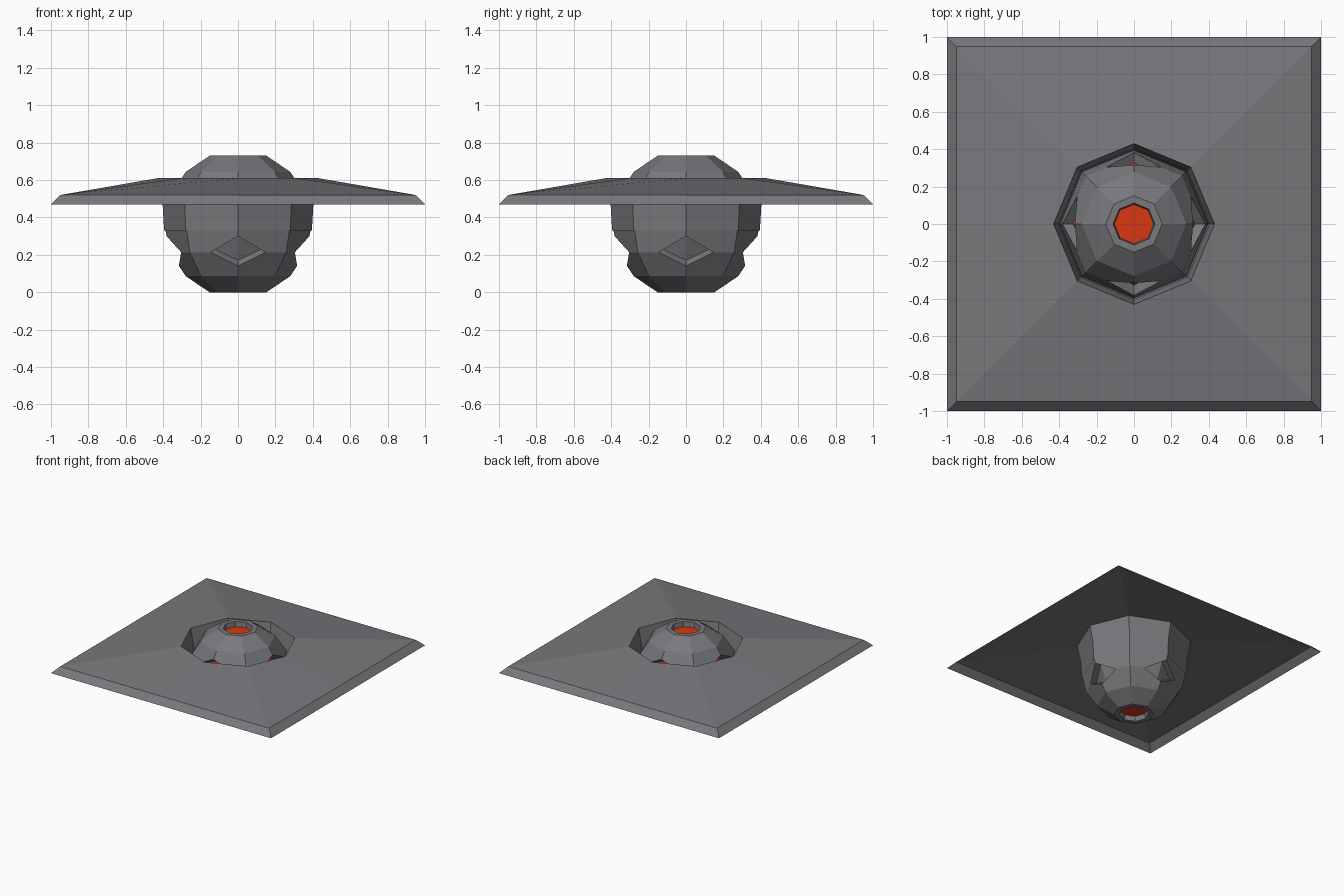
import bpy, bmesh, math

if "Cube" in bpy.data.objects:
    bpy.data.objects.remove(bpy.data.objects["Cube"])

def material(name, rgb):
    m = bpy.data.materials.new(name)
    m.diffuse_color = (*rgb, 1)
    m.use_nodes = True
    m.node_tree.nodes["Principled BSDF"].inputs["Base Color"].default_value = m.diffuse_color
    return m

GREY = material("dark grey", (0.19, 0.19, 0.205))
RED = material("glowing red", (0.68, 0.04, 0.006))

def ring(bm, r, z, square=False):
    pts = []
    for k in range(8):
        c, s = math.cos(k * math.pi / 4), math.sin(k * math.pi / 4)
        f = r / max(abs(c), abs(s)) if square else r
        pts.append(bm.verts.new((c * f, s * f, z)))
    return pts

def loft(bm, rings):
    for a, b in zip(rings, rings[1:]):
        for i in range(8):
            j = (i + 1) % 8
            bm.faces.new((a[i], a[j], b[j], b[i]))

def finish(bm, name):
    me = bpy.data.meshes.new(name)
    bm.to_mesh(me)
    bm.free()
    me.materials.append(GREY)
    me.materials.append(RED)
    ob = bpy.data.objects.new(name, me)
    bpy.context.collection.objects.link(ob)

# square canopy sheet with an eight-sided collar hanging from its hole
bm = bmesh.new()
loft(bm, [ring(bm, 1.0, 0.47, True), ring(bm, 0.95, 0.52, True),
          ring(bm, 0.43, 0.61), ring(bm, 0.403, 0.47), ring(bm, 0.395, 0.33)])
finish(bm, "canopy")

# eight-sided globe with recessed red lamps at both poles
R, MID = 0.395, 0.365
bm = bmesh.new()
profile = [(0.105, 0.04), (0.112, 0.0)]
profile += [(R * math.sin(a), MID - R * math.cos(a))
            for a in (math.radians(22.5 * k) for k in range(1, 8))]
profile += [(0.112, 0.73), (0.105, 0.69)]
rings = [ring(bm, r, z) for r, z in profile]
loft(bm, rings)
for lamp in (rings[0][::-1], rings[-1]):
    bm.faces.new(lamp).material_index = 1
bmesh.ops.recalc_face_normals(bm, faces=bm.faces[:])

# diamond vents cut at the four axis corners, above and below the equator
corners = [rings[k][i] for k in (4, 6) for i in (0, 2, 4, 6)]
vents = bmesh.ops.bevel(bm, geom=corners, offset=57, offset_type='PERCENT',
                        segments=1, profile=0.5, affect='VERTICES')["faces"]
vents = [f for f in vents if len(f.verts) == 4 and f.calc_area() < 0.04
         and min(abs(f.calc_center_median().x), abs(f.calc_center_median().y)) < 0.01]
bmesh.ops.inset_individual(bm, faces=vents, thickness=0.01, depth=-0.055)
for f in vents:
    f.material_index = 1 if f.calc_center_median().z > MID else 0
    zs = sorted(f.verts, key=lambda v: v.co.z)
    bmesh.ops.connect_verts(bm, verts=[zs[0], zs[-1]])
finish(bm, "globe")
